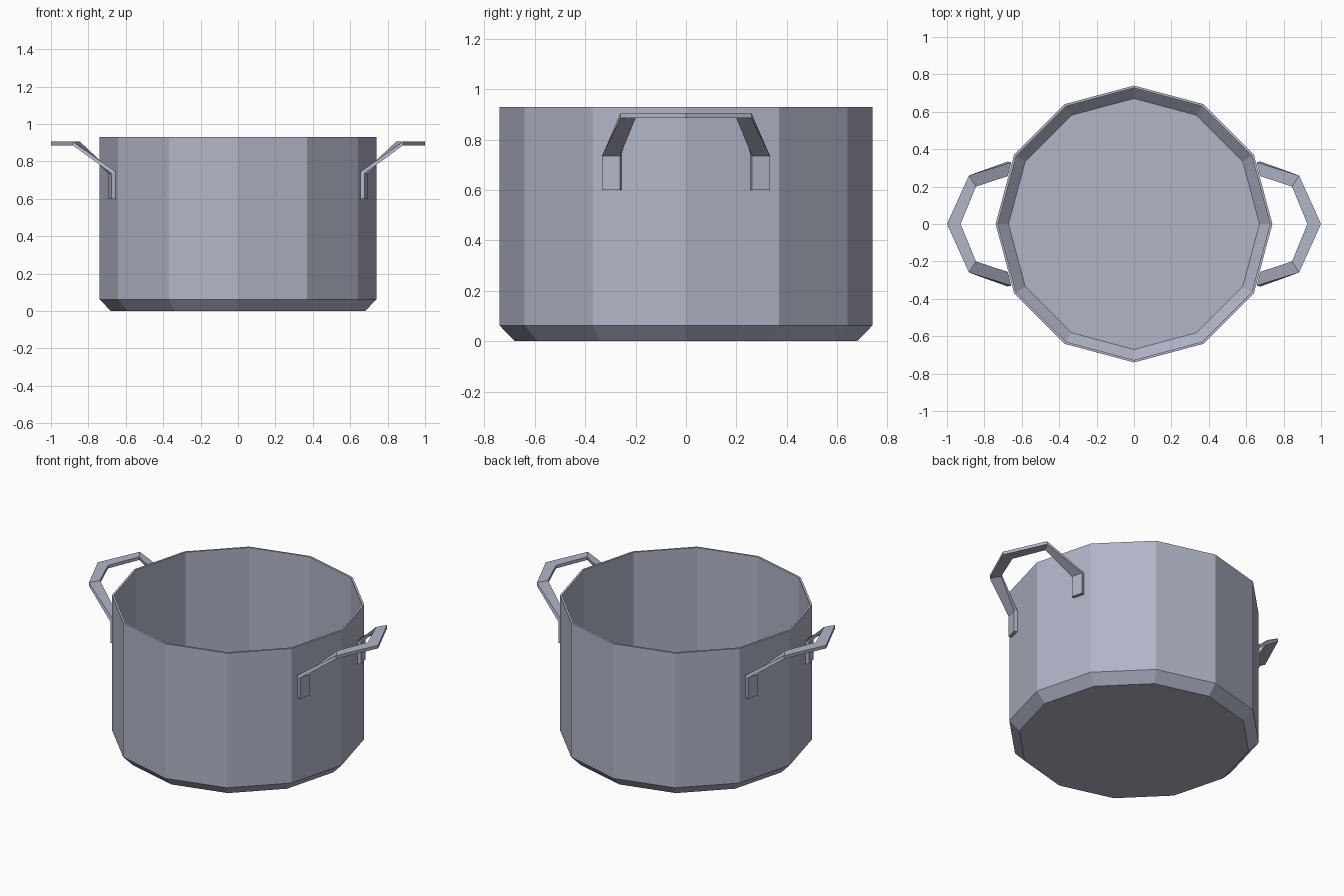
import bpy, bmesh, math

if "Cube" in bpy.data.objects:
    bpy.data.objects.remove(bpy.data.objects["Cube"])

steel = bpy.data.materials.new("brushed steel")
steel.diffuse_color = (0.44, 0.46, 0.57, 1)
steel.use_nodes = True
steel.node_tree.nodes["Principled BSDF"].inputs["Base Color"].default_value = steel.diffuse_color


def make_object(name, bm):
    bmesh.ops.recalc_face_normals(bm, faces=bm.faces[:])
    mesh = bpy.data.meshes.new(name)
    bm.to_mesh(mesh)
    bm.free()
    mesh.materials.append(steel)
    obj = bpy.data.objects.new(name, mesh)
    bpy.context.collection.objects.link(obj)
    return obj


def loft(bm, sections, caps):
    """Skin closed rings of points; caps lists the ring indices to fill."""
    rings = [[bm.verts.new(p) for p in s] for s in sections]
    for a, b in zip(rings, rings[1:]):
        n = len(a)
        for i in range(n):
            j = (i + 1) % n
            bm.faces.new((a[i], a[j], b[j], b[i]))
    for c in caps:
        bm.faces.new(rings[c])


# Pot: twelve-sided shell, outside from the base up, then inside down to the floor
SIDES = 12
profile = [(0.68, 0), (0.74, 0.062), (0.74, 0.93),
           (0.727, 0.93), (0.727, 0.068), (0.671, 0.013)]
bm = bmesh.new()
loft(bm, [[(r * math.cos(math.tau * i / SIDES), r * math.sin(math.tau * i / SIDES), z)
           for i in range(SIDES)] for r, z in profile], (0, -1))
make_object("pot_body", bm)

# Handles: half a strap from wall tab to tip, mirrored front/back and left/right
tab = [(0.676, 0.334), (0.694, 0.262), (0.675, 0.256), (0.656, 0.329)]
sections = [
    [(x, y, 0.60) for x, y in tab],
    [(x, y, z) for (x, y), z in zip(tab, (0.735, 0.735, 0.745, 0.745))],
    [(0.882, 0.26, 0.885), (0.845, 0.20, 0.885), (0.845, 0.20, 0.905), (0.882, 0.26, 0.905)],
    [(1.0, 0, 0.885), (0.927, 0, 0.885), (0.927, 0, 0.905), (1.0, 0, 0.905)],
]
bm = bmesh.new()
loft(bm, sections, (0,))
# The open tip ring sits on the mirror plane, so check the winding faces outward
handles = make_object("handles", bm)
mirror = handles.modifiers.new("mirror", 'MIRROR')
mirror.use_axis = (True, True, False)
mirror.merge_threshold = 0.001
